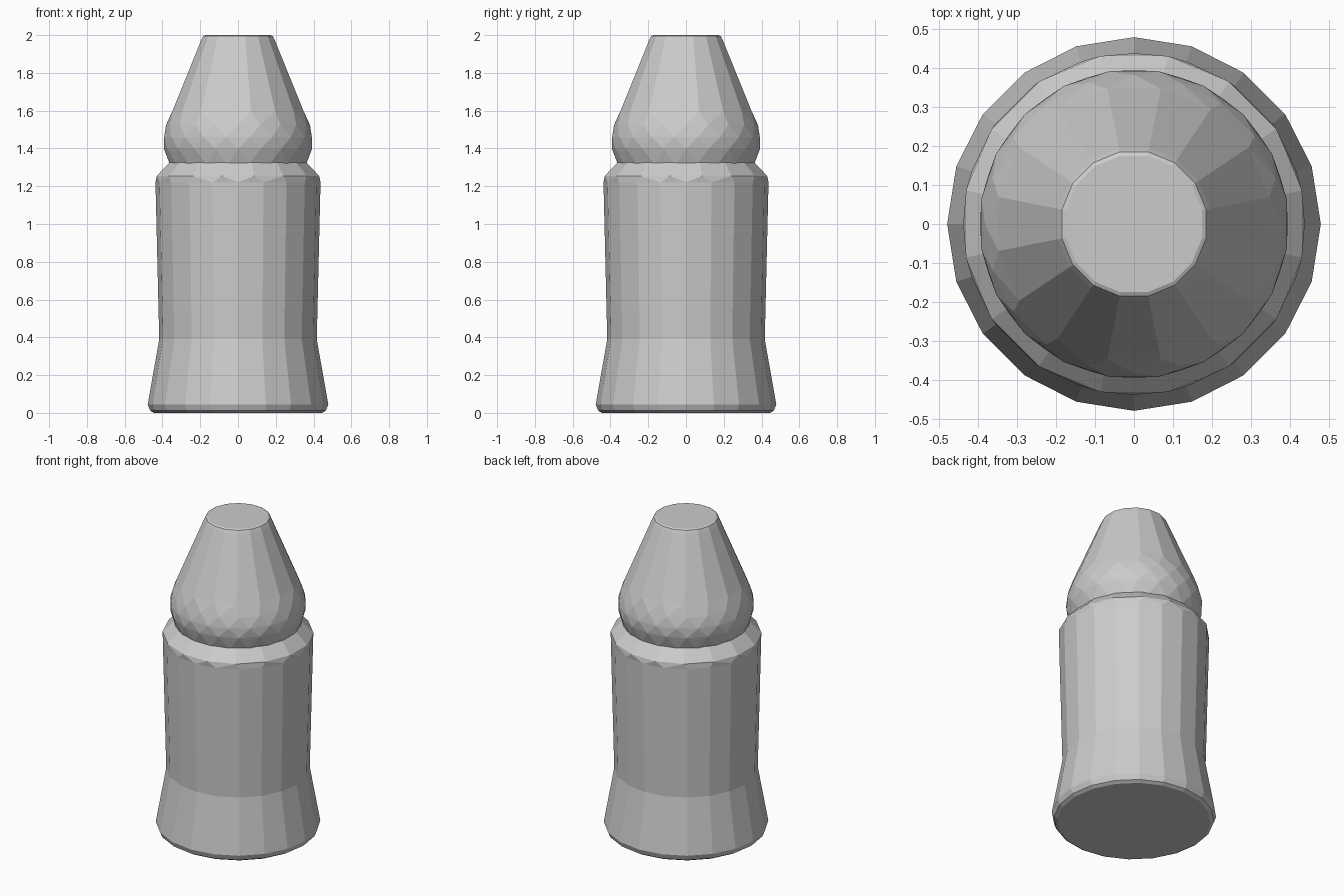
import bpy, bmesh, math

if "Cube" in bpy.data.objects:
    bpy.data.objects.remove(bpy.data.objects["Cube"], do_unlink=True)

grey = bpy.data.materials.new("plain grey")
grey.use_nodes = True
grey.diffuse_color = (0.6, 0.6, 0.6, 1)
grey.node_tree.nodes["Principled BSDF"].inputs["Base Color"].default_value = grey.diffuse_color


def turned_part(name, rings):
    """Stack of polygon rings (height, radius, sides, half-step turn), bridged and capped."""
    bm = bmesh.new()
    loops = []
    for z, r, sides, turn in rings:
        step = math.tau / sides
        verts = [bm.verts.new((r * math.cos((i + turn) * step), r * math.sin((i + turn) * step), z))
                 for i in range(sides)]
        loops.append([bm.edges.new((verts[i - 1], verts[i])) for i in range(sides)])
        if len(loops) in (1, len(rings)):
            bm.faces.new(verts)
    for low, high in zip(loops, loops[1:]):
        bmesh.ops.bridge_loops(bm, edges=low + high)
    bmesh.ops.triangulate(bm, faces=[f for f in bm.faces if len(f.verts) == 4])
    bmesh.ops.recalc_face_normals(bm, faces=bm.faces)
    mesh = bpy.data.meshes.new(name)
    bm.to_mesh(mesh)
    bm.free()
    mesh.materials.append(grey)
    obj = bpy.data.objects.new(name, mesh)
    bpy.context.collection.objects.link(obj)
    return obj


# Flared foot, slightly tapered barrel and chamfered shoulder
turned_part("body", [
    (0, 0.445, 20, 0), (0.012, 0.465, 20, 0), (0.045, 0.478, 20, 0),
    (0.39, 0.417, 20, 0), (1.22, 0.437, 20, 0), (1.255, 0.438, 16, 0.5),
    (1.325, 0.37, 16, 0.5)])

# Faceted bulb narrowing to a flat tip
turned_part("cap", [
    (1.315, 0.365, 20, 0.5), (1.40, 0.393, 20, 0), (1.46, 0.396, 20, 0.5),
    (1.525, 0.381, 20, 0), (1.60, 0.353, 16, 0.5), (1.975, 0.198, 16, 0.5),
    (1.995, 0.188, 16, 0.5), (2.0, 0.178, 16, 0.5)])
